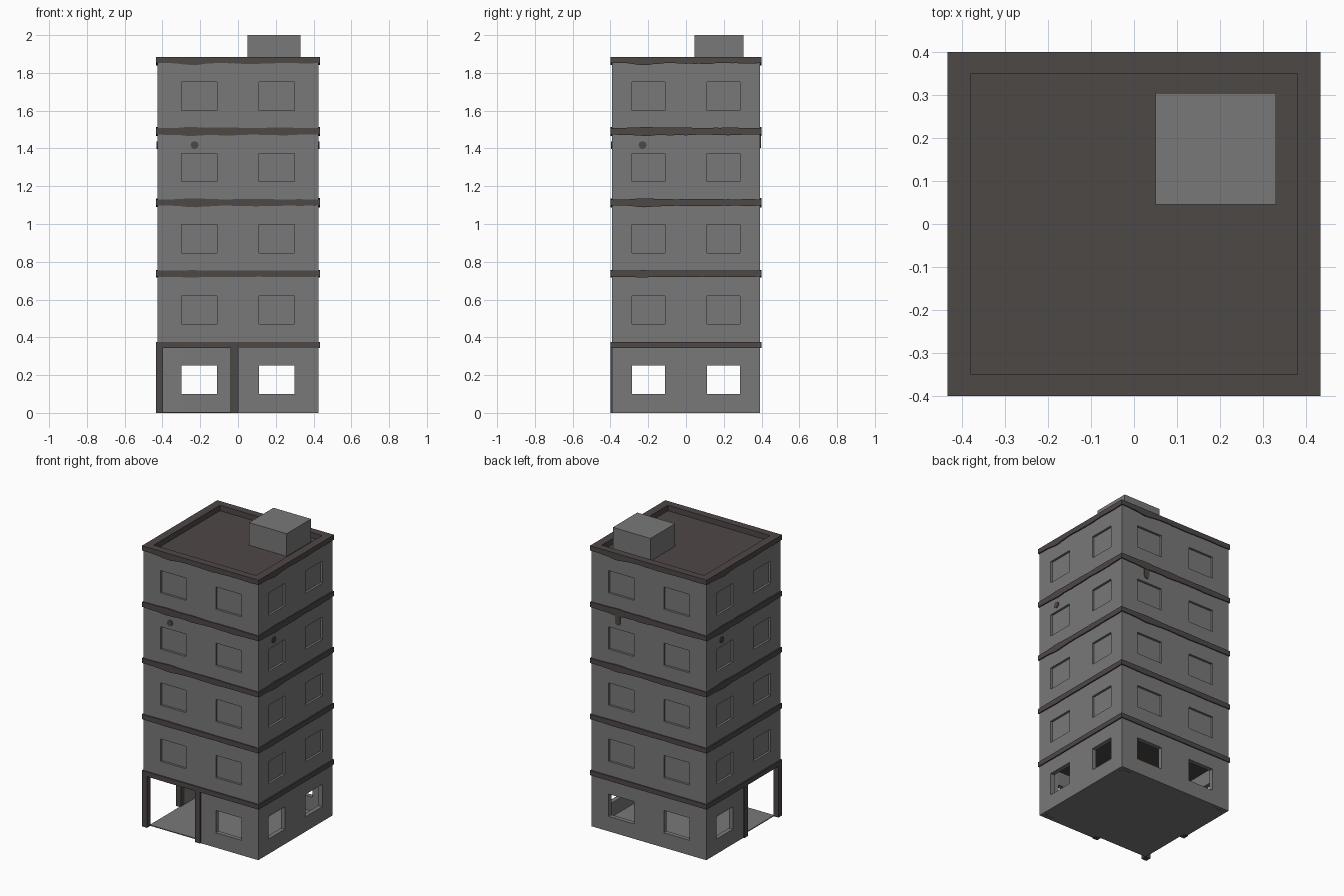
import bpy, bmesh, math, random
from mathutils import Vector

if "Cube" in bpy.data.objects:
    bpy.data.objects.remove(bpy.data.objects["Cube"])

random.seed(4)
WX, WY = 0.426, 0.393          # wall half sizes
SX, SY = 0.434, 0.400          # slab edge half sizes
PITCH, BASE = 0.377, 0.36      # storey height, first slab centre


def material(name, r, g, b):
    m = bpy.data.materials.new(name)
    m.diffuse_color = (r, g, b, 1)
    m.use_nodes = True
    m.node_tree.nodes["Principled BSDF"].inputs["Base Color"].default_value = m.diffuse_color
    return m


CONCRETE = material("grey_concrete", 0.19, 0.19, 0.19)
DARK = material("dark_brown_stone", 0.076, 0.065, 0.062)


def finish(name, bm, mat, thick=0):
    me = bpy.data.meshes.new(name)
    bm.to_mesh(me)
    bm.free()
    ob = bpy.data.objects.new(name, me)
    bpy.context.collection.objects.link(ob)
    me.materials.append(mat)
    if thick:
        s = ob.modifiers.new("thickness", 'SOLIDIFY')
        s.thickness, s.offset = thick, -1
    return ob


def box(name, x0, x1, y0, y1, z0, z1, mat):
    bm = bmesh.new()
    bmesh.ops.create_cube(bm, size=1)
    for v in bm.verts:
        v.co = ((x0 + x1) / 2 + v.co.x * (x1 - x0),
                (y0 + y1) / 2 + v.co.y * (y1 - y0),
                (z0 + z1) / 2 + v.co.z * (z1 - z0))
    return finish(name, bm, mat)


def place(side, u, z, hx, hy, d=0):
    """Point on a side: 0 front, 1 right, 2 back, 3 left; u runs right seen from outside."""
    return Vector([(u, -hy - d, z), (hx + d, u, z), (-u, hy + d, z), (-hx - d, -u, z)][side])


def storey(name, z0, z1, win0, win1, ground):
    bm = bmesh.new()
    windows = []
    zs = [z0, win0, win1, z1]
    for side in range(4):
        half, w = (WX, 0.30) if side % 2 == 0 else (WY, 0.287)
        us = [-half, -w, -0.11, 0, 0.11, w, half]
        for i in range(6):
            # the front left corner of the ground storey is open
            if ground and ((side == 0 and i < 3) or (side == 3 and i > 2)):
                continue
            for j in range(3):
                is_win = j == 1 and i in (1, 4)
                if ground and is_win:
                    continue
                f = bm.faces.new([bm.verts.new(place(side, u, z, WX, WY)) for u, z in
                                  ((us[i], zs[j]), (us[i + 1], zs[j]),
                                   (us[i + 1], zs[j + 1]), (us[i], zs[j + 1]))])
                if is_win:
                    windows.append(f)
    bmesh.ops.remove_doubles(bm, verts=bm.verts[:], dist=1e-4)
    bm.normal_update()
    windows = [f for f in windows if f.is_valid]
    if windows:
        for f in bmesh.ops.extrude_discrete_faces(bm, faces=windows)["faces"]:
            f.normal_update()
            n = f.normal.copy()
            for v in f.verts:
                v.co -= n * 0.015
    finish(name, bm, CONCRETE, 0.03 if ground else 0)


# Ground storey with open windows, upper storeys with recessed panes
storey("ground_walls", 0, 0.35, 0.10, 0.25, True)
for k in range(4):
    z = BASE + k * PITCH
    storey("upper_walls_%d" % (k + 1), z, z + PITCH, z + 0.11, z + 0.26, False)
box("ground_floor", -0.40, 0.40, -0.365, 0.365, 0, 0.006, CONCRETE)

# Columns around the open corner
for i, (x, y) in enumerate([(-SX, -SY), (-0.04, -SY), (-SX, -0.04)]):
    box("column_%d" % (i + 1), x, x + 0.038, y, y + 0.038, 0, 0.35, DARK)


def ragged_edge(name, z0, z1, amp_low, amp_high):
    """Worn slab edge running round the building."""
    bm = bmesh.new()
    n = 36
    for side in range(4):
        half = SX if side % 2 == 0 else SY
        pairs = []
        for i in range(n + 1):
            t = i / n
            fade = math.sin(math.pi * t) ** 0.5 if 0 < i < n else 0
            wave = 0.5 + 0.3 * math.sin(17 * t + z0 * 9) + random.uniform(-0.2, 0.2)
            bulge = math.exp(-((t - 0.22) / 0.07) ** 2)
            lo = z0 - amp_low * fade * (0.6 * wave + 0.8 * bulge)
            hi = z1 + amp_high * fade * (0.6 * wave + 0.8 * bulge)
            u = half * (2 * t - 1)
            pairs.append([bm.verts.new(place(side, u, zz, SX, SY)) for zz in (lo, hi)])
        for a, b in zip(pairs, pairs[1:]):
            bm.faces.new((a[0], b[0], b[1], a[1]))
    bmesh.ops.remove_doubles(bm, verts=bm.verts[:], dist=1e-4)
    finish(name, bm, DARK, 0.008)


# Floor slabs
for k in range(4):
    z = BASE + k * PITCH
    box("floor_slab_%d" % (k + 1), -0.431, 0.431, -0.397, 0.397, z - 0.015, z + 0.015, DARK)
    ragged_edge("slab_edge_%d" % (k + 1), z - 0.016, z + 0.016, 0.001 + 0.004 * k, 0.003 * k)

# Roof deck, parapet and roof hut
box("roof_deck", -0.42, 0.42, -0.385, 0.385, 1.835, 1.848, DARK)
for s, n in ((-1, "a"), (1, "b")):
    y0, y1 = sorted((s * 0.35, s * 0.399))
    box("parapet_long_" + n, -0.433, 0.433, y0, y1, 1.853, 1.885, DARK)
    x0, x1 = sorted((s * 0.38, s * 0.433))
    box("parapet_short_" + n, x0, x1, -0.35, 0.35, 1.853, 1.885, DARK)
# inner lining closes the parapet down to the deck
bm = bmesh.new()
for side in range(4):
    h = 0.38 if side % 2 == 0 else 0.35
    bm.faces.new([bm.verts.new(place(side, u, z, 0.38, 0.35)) for u, z in
                  ((-h, 1.846), (h, 1.846), (h, 1.856), (-h, 1.856))])
finish("parapet_lining", bm, DARK)
ragged_edge("parapet_edge", 1.853, 1.885, 0.012, 0)
box("roof_hut", 0.05, 0.33, 0.045, 0.305, 1.846, 2.0, CONCRETE)

# Stain drops under the top floor slab, one on each side
for side in range(4):
    bm = bmesh.new()
    pts = [(-0.23 + 0.021 * math.cos(a), 1.418 + 0.021 * math.sin(a))
           for a in (i * math.tau / 10 for i in range(10))]
    if side == 2:  # the back drop still hangs from the slab
        pts = [(-0.25, 1.48), (-0.25, 1.42), (-0.24, 1.403),
               (-0.22, 1.403), (-0.21, 1.42), (-0.21, 1.48)]
    bm.faces.new([bm.verts.new(place(side, u, z, WX, WY, 0.005)) for u, z in pts])
    finish("stain_drop_%d" % (side + 1), bm, DARK, 0.007)
